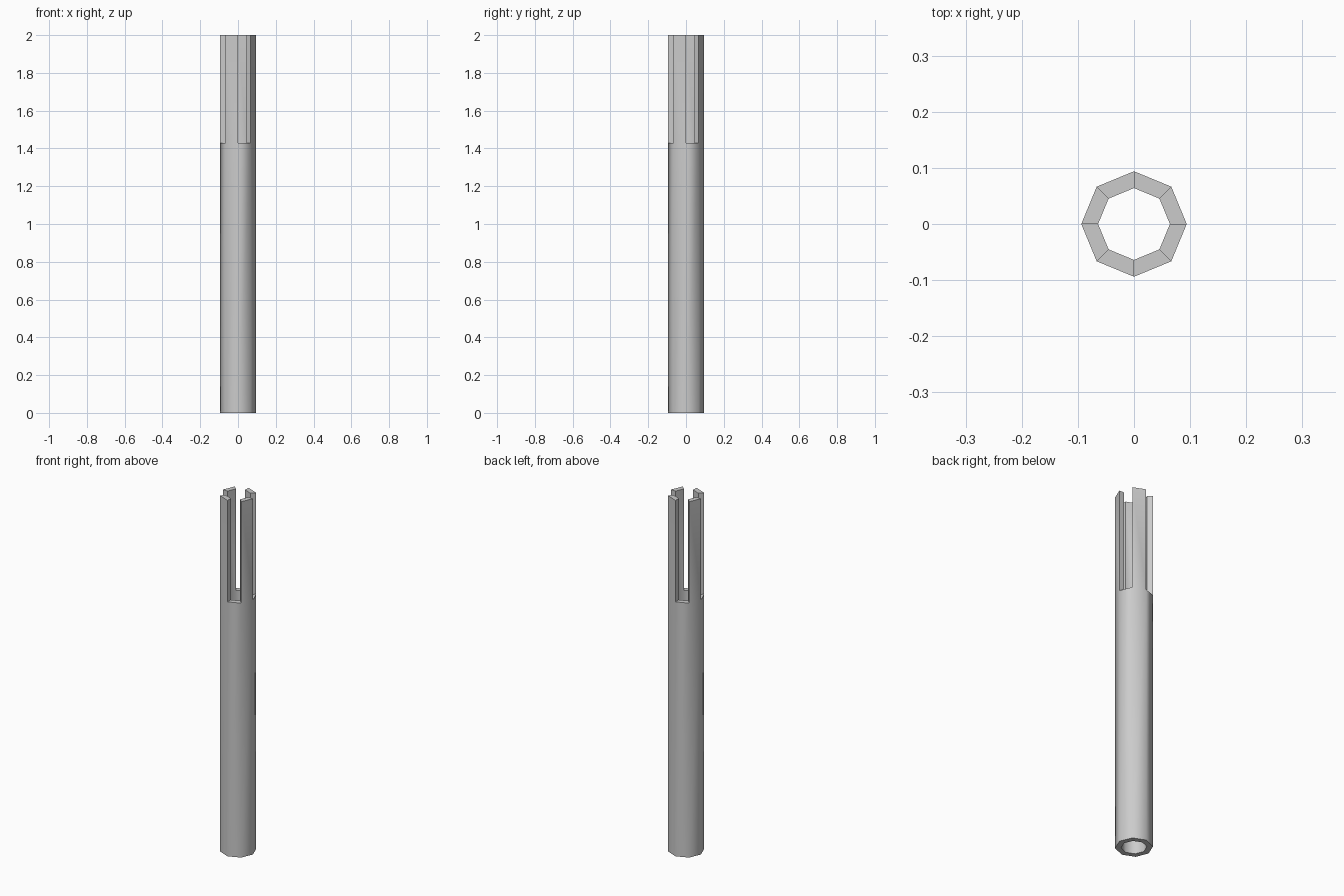
import bpy, bmesh
from math import cos, sin, radians

if "Cube" in bpy.data.objects:
    bpy.data.objects.remove(bpy.data.objects["Cube"])

SIDES = 8
R_OUT, R_IN = 0.094, 0.064
Z_SLOT, Z_TOP = 1.43, 2.0

bm = bmesh.new()


def ring(r, z):
    return [bm.verts.new((r * cos(radians(45 * i)), r * sin(radians(45 * i)), z))
            for i in range(SIDES)]


# Octagonal tube up to the slot floor
ob, ib = ring(R_OUT, 0), ring(R_IN, 0)
ot, it = ring(R_OUT, Z_SLOT), ring(R_IN, Z_SLOT)
rims = []
for i in range(SIDES):
    j = (i + 1) % SIDES
    bm.faces.new((ob[i], ob[j], ot[j], ot[i]))
    bm.faces.new((ib[j], ib[i], it[i], it[j]))
    bm.faces.new((ob[j], ob[i], ib[i], ib[j]))
    rims.append(bm.faces.new((ot[i], ot[j], it[j], it[i])))

# Four prongs raised from every other rim segment
prongs = bmesh.ops.extrude_discrete_faces(bm, faces=rims[1::2])["faces"]
for f in prongs:
    bmesh.ops.translate(bm, verts=f.verts[:], vec=(0, 0, Z_TOP - Z_SLOT))

bmesh.ops.recalc_face_normals(bm, faces=bm.faces[:])
mesh = bpy.data.meshes.new("slotted_tube")
bm.to_mesh(mesh)
bm.free()
tube = bpy.data.objects.new("slotted_tube", mesh)
bpy.context.collection.objects.link(tube)

# Smooth round the tube, sharp at rims and slots
bpy.context.view_layer.objects.active = tube
tube.select_set(True)
bpy.ops.object.shade_smooth_by_angle(angle=radians(50))
